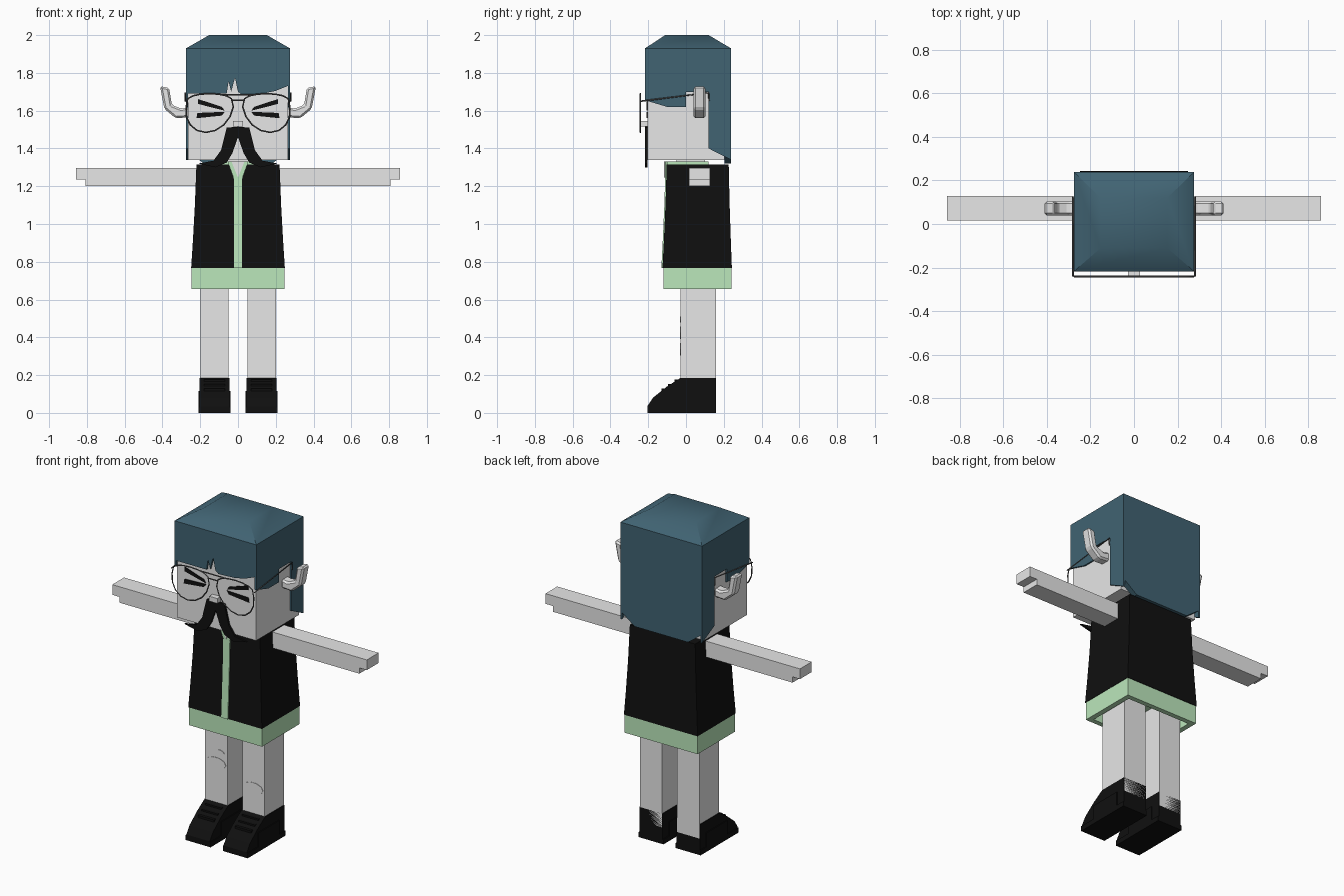
import bpy
import bmesh
from math import cos, sin, pi, radians

default_cube = bpy.data.objects.get("Cube")
if default_cube:
    bpy.data.objects.remove(default_cube, do_unlink=True)


def material(name, red, green, blue):
    mat = bpy.data.materials.new(name)
    mat.use_nodes = True
    mat.diffuse_color = (red, green, blue, 1)
    shader = next(node for node in mat.node_tree.nodes if node.type == 'BSDF_PRINCIPLED')
    shader.inputs["Base Color"].default_value = mat.diffuse_color
    return mat


SKIN = material("pale_grey", .8, .8, .8)
HAIR = material("dark_teal", .052, .125, .17)
BLACK = material("black", .005, .005, .005)
GREEN = material("pale_green", .5, .8, .5)
METAL = material("frame_grey", .1, .1, .1)
SIDES = (("left", 1), ("right", -1))

# Shared dimensions
HAIR_HALF, HAIR_FRONT, HAIR_BACK = .275, -.217, .238
HAIR_SEAM, HAIR_SHOULDER = 1.8, 1.93
FACE, CHIN = -.205, 1.34
COLLAR_TOP, JACKET_TOP, JACKET_HEM, SHIRT_HEM = 1.33, 1.315, .767, .657
LEG_INNER, LEG_OUTER, LEG_FRONT, LEG_BACK, SHOE_TOP = .05, .2, -.03, .158, .185
LENS_Y, TEMPLE_X = -.241, .28


def skin_rings(name, rings, mat):
    """Closed body through rings of points."""
    bm = bmesh.new()
    loops = [[bm.verts.new(point) for point in ring] for ring in rings]
    for low, high in zip(loops, loops[1:]):
        for i in range(len(low)):
            j = (i + 1) % len(low)
            bm.faces.new((low[i], low[j], high[j], high[i]))
    bm.faces.new(loops[0])
    bm.faces.new(loops[-1])
    bmesh.ops.recalc_face_normals(bm, faces=bm.faces)
    mesh = bpy.data.meshes.new(name)
    bm.to_mesh(mesh)
    bm.free()
    obj = bpy.data.objects.new(name, mesh)
    bpy.context.collection.objects.link(obj)
    mesh.materials.append(mat)
    return obj


def loft(name, rings, mat):
    """Centred stack of rectangles (half width, front, back, height)."""
    return skin_rings(name, [[(-half, front, z), (half, front, z), (half, back, z), (-half, back, z)]
                             for half, front, back, z in rings], mat)


def block(name, half, front, back, bottom, top, mat):
    return loft(name, [(half, front, back, bottom), (half, front, back, top)], mat)


def front_prism(name, outline, front, back, mat, side=1):
    return skin_rings(name, [[(side * x, y, z) for x, z in outline] for y in (front, back)], mat)


def side_prism(name, outline, inner, outer, mat, side=1):
    return skin_rings(name, [[(side * x, y, z) for y, z in outline] for x in (inner, outer)], mat)


def rectangle(left, right, bottom, top):
    return [(left, bottom), (right, bottom), (right, top), (left, top)]


def ellipse(x, z, width, height):
    return [(x + width * cos(i * pi / 5), z + height * sin(i * pi / 5)) for i in range(10)]


def wire(name, points, mat, closed=False):
    curve = bpy.data.curves.new(name, 'CURVE')
    curve.dimensions = '3D'
    curve.bevel_depth = .004
    curve.bevel_resolution = 0
    spline = curve.splines.new('POLY')
    spline.points.add(len(points) - 1)
    for spline_point, point in zip(spline.points, points):
        spline_point.co = (*point, 1)
    spline.use_cyclic_u = closed
    curve.materials.append(mat)
    bpy.context.collection.objects.link(bpy.data.objects.new(name, curve))


# Head, nose and neck
block("head", .266, FACE, -FACE, CHIN, 1.9, SKIN)
block("nose", .027, -.238, FACE, 1.515, 1.545, SKIN)
block("neck", .1, -.05, .1, 1.3, CHIN, SKIN)

# Domed hair cap
cap = loft("hair_cap", [(HAIR_HALF, HAIR_FRONT, HAIR_BACK, HAIR_SEAM),
                        (HAIR_HALF, HAIR_FRONT, HAIR_BACK, HAIR_SHOULDER),
                        (.153, -.11, .12, 2)], HAIR)
bpy.context.view_layer.objects.active = cap
cap.select_set(True)
bpy.ops.object.shade_smooth_by_angle(angle=radians(40))
cap.select_set(False)

# Fringe with two parted notches, and the back panel with cut corners
front_prism("hair_fringe", [
    (-HAIR_HALF, HAIR_SEAM), (-HAIR_HALF, 1.69), (-.06, 1.69), (-.05, 1.755), (-.036, 1.7),
    (-.016, 1.775), (0, 1.7), (.02, 1.685), (.13, 1.69), (.2, 1.705),
    (HAIR_HALF, 1.735), (HAIR_HALF, HAIR_SEAM)], HAIR_FRONT, FACE, HAIR)
front_prism("hair_back", [
    (-HAIR_HALF, HAIR_SEAM), (-HAIR_HALF, 1.39), (-.18, 1.32),
    (.18, 1.32), (HAIR_HALF, 1.39), (HAIR_HALF, HAIR_SEAM)], -FACE, HAIR_BACK, HAIR)

# Side outlines: hair panel with ear notch, shoe with sloping toe
side_hair = [(HAIR_FRONT, HAIR_SEAM), (HAIR_FRONT, 1.655), (-.1, 1.62), (0, 1.62), (0, 1.7),
             (.12, 1.7), (.12, 1.4), (HAIR_BACK, CHIN), (HAIR_BACK, HAIR_SEAM)]
shoe = [(LEG_BACK, 0), (LEG_BACK, SHOE_TOP), (LEG_FRONT, SHOE_TOP), (-.1, .14),
        (-.175, .08), (FACE, .035), (FACE, 0)]

# Front outlines for one side
moustache = [(0, 1.515), (.06, 1.51), (.09, 1.39), (.13, 1.335), (.21, 1.32),
             (.12, 1.3), (.06, 1.325), (.03, 1.375), (0, 1.46)]
eye_upper = [(.213, 1.662), (.213, 1.636), (.07, 1.6), (.085, 1.62)]
eye_lower = [(.22, 1.56), (.215, 1.588), (.07, 1.594), (.085, 1.574)]
ear = [(.26, 1.565), (.33, 1.56), (.39, 1.61), (.413, 1.73),
       (.365, 1.72), (.35, 1.63), (.3, 1.61), (.26, 1.62)]
arm = [(.2, 1.2), (.807, 1.2), (.807, 1.235), (.857, 1.235), (.857, 1.297), (.2, 1.297)]


def lens_point(side, angle):
    """Flat-topped lens that droops outwards below."""
    rise = sin(angle)
    height = .07 * rise ** .5 if rise > 0 else .135 * rise
    return (side * (.15 + .125 * cos(angle) - .02 * min(rise, 0)), LENS_Y, 1.62 + height)


for label, side in SIDES:
    side_prism("hair_side_" + label, side_hair, .264, HAIR_HALF, HAIR, side)
    front_prism("moustache_" + label, moustache, HAIR_FRONT, FACE, BLACK, side)
    for part, outline in (("upper", eye_upper), ("lower", eye_lower)):
        front_prism(f"eye_{part}_{label}", outline, FACE - .004, FACE, BLACK, side)

    # Spectacles
    wire("lens_frame_" + label, [lens_point(side, i * pi / 8) for i in range(16)], METAL, True)
    hinge, bend, tip = (LENS_Y, 1.65), (.12, 1.695), (.122, 1.65)
    wire("temple_" + label, [(side * TEMPLE_X, *point) for point in (hinge, bend, tip)], METAL)

    # Upturned ear and arm with stepped hand
    ear_object = front_prism("ear_" + label, ear, .04, .103, SKIN, side)
    taper = ear_object.modifiers.new("taper", 'BEVEL')
    taper.width = .01
    taper.segments = 1
    front_prism("arm_" + label, arm, .015, .128, SKIN, side)

    # Leg and shoe with sole, wide middle and laces
    front_prism("leg_" + label, rectangle(LEG_INNER, LEG_OUTER, .1, JACKET_HEM),
                LEG_FRONT, LEG_BACK, SKIN, side)
    side_prism("shoe_" + label, shoe, LEG_INNER - .004, LEG_OUTER + .004, BLACK, side)
    wide = (LEG_INNER - .009, LEG_OUTER + .009)
    front_prism("shoe_sole_" + label, rectangle(*wide, 0, .03), FACE, LEG_BACK, BLACK, side)
    front_prism("shoe_middle_" + label, rectangle(*wide, 0, .115), -.1, .1, BLACK, side)
    for i in range(3):
        front, bottom = -.13 + i * .035, .115 + i * .023
        front_prism(f"lace_{label}_{i}",
                    rectangle(LEG_INNER + .02, LEG_OUTER - .02, bottom, bottom + .015),
                    front, front + .02, BLACK, side)

for part, half, height in (("bridge", .03, 1.655), ("bar", .09, 1.685)):
    wire("spectacle_" + part, [(-half, LENS_Y, height), (half, LENS_Y, height)], METAL)

# Knee patches
for label, x, z, width, height in (("right", -.125, .425, .066, .035),
                                   ("small", -.105, .495, .034, .016),
                                   ("left", .125, .338, .066, .035)):
    front_prism("knee_patch_" + label, ellipse(x, z, width, height),
                LEG_FRONT - .003, LEG_FRONT, SKIN)


# Jacket flaring towards the hem, and the shirt strip that follows its front
def flare(z):
    return .028 * ((JACKET_TOP - z) / (JACKET_TOP - JACKET_HEM)) ** 1.3


levels = (JACKET_HEM, .92, 1.1, JACKET_TOP)
loft("jacket", [(.22 + flare(z), -.102 - flare(z) * .8, .226 + flare(z) * .6, z)
                for z in levels], BLACK)
loft("shirt_strip", [(.022, -.108 - flare(z) * .8, -.09, z) for z in levels], GREEN)

# Collar and open neck
front_prism("collar", [(-.055, COLLAR_TOP), (.055, COLLAR_TOP), (.022, 1.24), (-.022, 1.24)],
            -.112, -.1, GREEN)
front_prism("neck_opening", [(-.034, COLLAR_TOP), (.034, COLLAR_TOP), (0, 1.245)],
            -.116, -.11, SKIN)
block("shirt_neck", .13, -.1, .12, 1.3, COLLAR_TOP, GREEN)

# Hollow shirt hem below the jacket
outer, inner = (.246, -.12, .24), (.215, -.09, .21)
loft("shirt_hem", [(*outer, JACKET_HEM), (*outer, SHIRT_HEM),
                   (*inner, SHIRT_HEM), (*inner, JACKET_HEM - .02)], GREEN)
